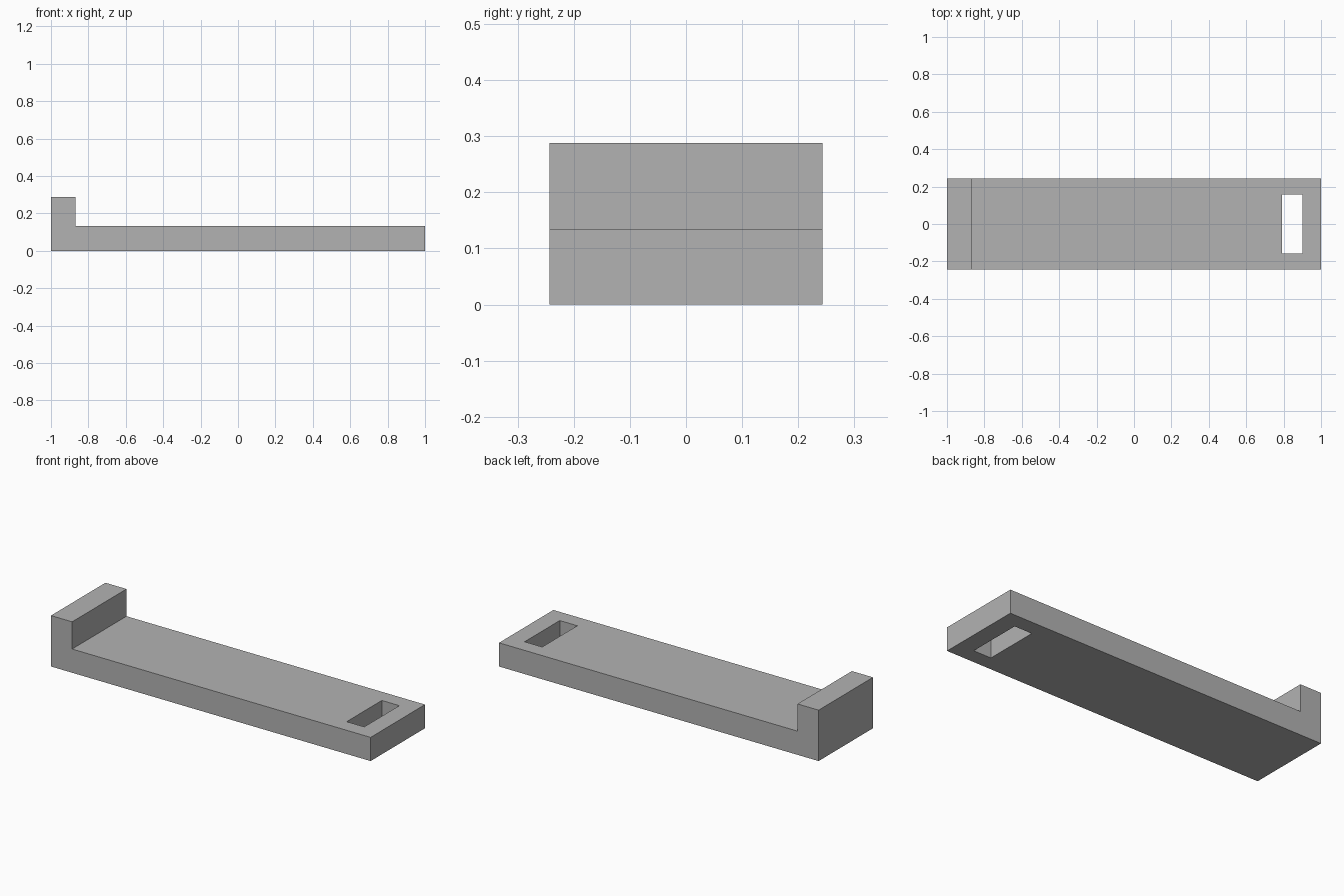
import bpy, bmesh
from mathutils import Matrix, Vector

if "Cube" in bpy.data.objects:
    bpy.data.objects.remove(bpy.data.objects["Cube"])

HALF_WIDTH = 0.243

grey = bpy.data.materials.new("plain grey")
grey.diffuse_color = (0.45, 0.45, 0.45, 1)
grey.use_nodes = True
grey.node_tree.nodes["Principled BSDF"].inputs["Base Color"].default_value = grey.diffuse_color


def extrude_profile(name, profile, half_width):
    """Extrude an x-z outline along y, centred on y = 0."""
    bm = bmesh.new()
    face = bm.faces.new([bm.verts.new((x, -half_width, z)) for x, z in profile])
    out = bmesh.ops.extrude_face_region(bm, geom=[face])
    moved = [v for v in out["geom"] if isinstance(v, bmesh.types.BMVert)]
    bmesh.ops.translate(bm, verts=moved, vec=(0, 2 * half_width, 0))
    bmesh.ops.recalc_face_normals(bm, faces=bm.faces)
    mesh = bpy.data.meshes.new(name)
    bm.to_mesh(mesh)
    bm.free()
    mesh.materials.append(grey)
    obj = bpy.data.objects.new(name, mesh)
    bpy.context.collection.objects.link(obj)
    return obj


# Flat bar with a raised lip at the left end
bar = extrude_profile("lipped_bar", [
    (-1, 0), (1, 0), (1, 0.134), (-0.868, 0.134), (-0.868, 0.288), (-1, 0.288)],
    HALF_WIDTH)

# Rectangular slot through the right end
cutter = extrude_profile("slot_cutter", [
    (0.79, -0.1), (0.9, -0.1), (0.9, 0.3), (0.79, 0.3)], 0.157)
cutter.hide_render = True
cutter.hide_set(True)

slot = bar.modifiers.new("slot", 'BOOLEAN')
slot.operation = 'DIFFERENCE'
slot.solver = 'EXACT'
slot.object = cutter

# Bake the cut and drop the helper
bpy.context.view_layer.objects.active = bar
bar.select_set(True)
bpy.ops.object.modifier_apply(modifier="slot")
bpy.data.objects.remove(cutter)
